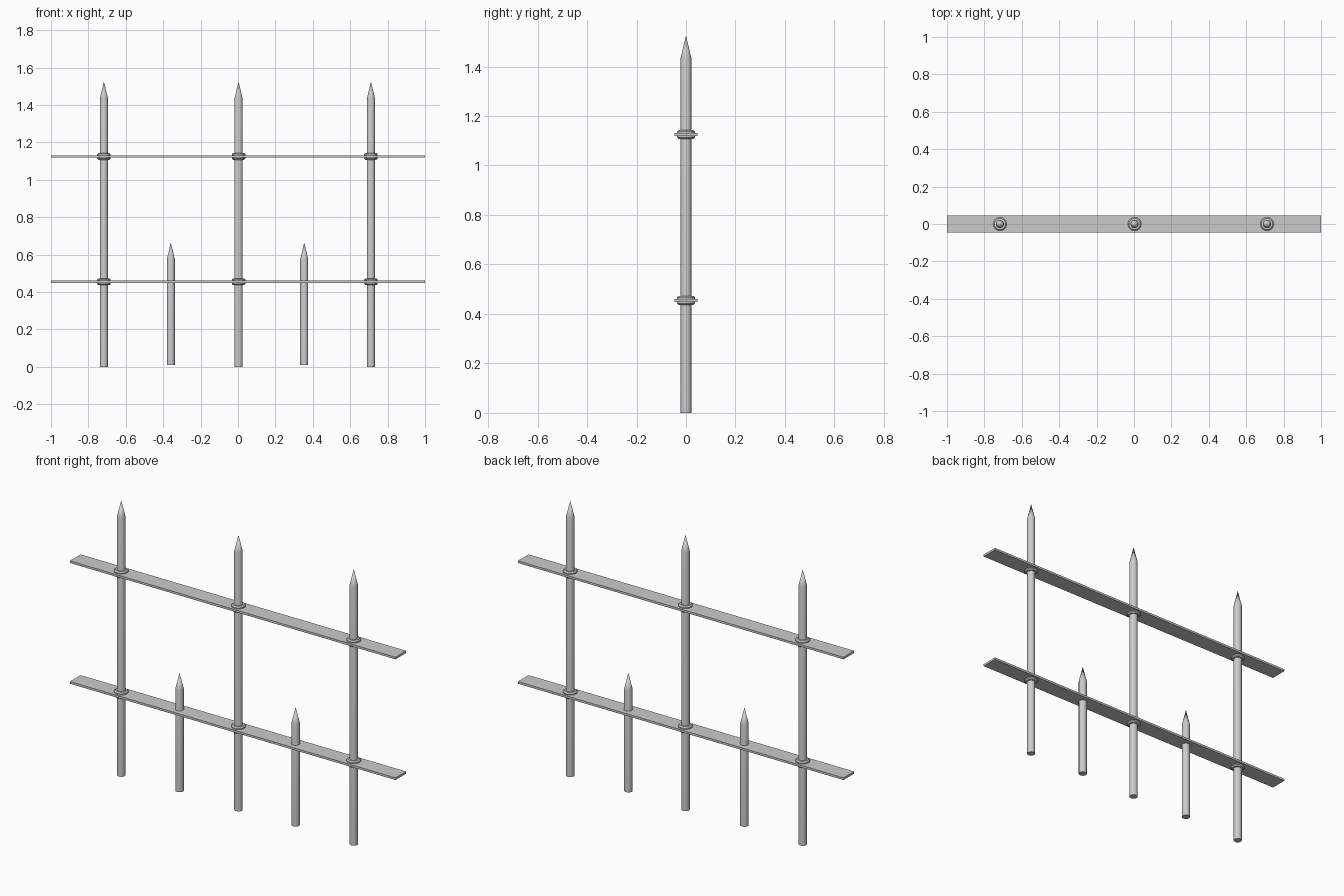
import bpy, bmesh, math

if "Cube" in bpy.data.objects:
    bpy.data.objects.remove(bpy.data.objects["Cube"])

SIDES = 24


def lathe(name, profile, x, z):
    """Spin an (r, z) profile about the z axis into a solid."""
    bm = bmesh.new()
    rings = []
    for r, h in profile:
        if r == 0:
            rings.append([bm.verts.new((0, 0, h))])
        else:
            rings.append([bm.verts.new((r * math.cos(2 * math.pi * i / SIDES),
                                        r * math.sin(2 * math.pi * i / SIDES), h))
                          for i in range(SIDES)])
    for a, b in zip(rings, rings[1:]):
        for i in range(SIDES):
            j = (i + 1) % SIDES
            if len(b) == 1:
                bm.faces.new((a[i], a[j], b[0]))
            else:
                bm.faces.new((a[i], a[j], b[j], b[i]))
    bm.faces.new(rings[0][::-1])
    if len(rings[-1]) > 1:
        bm.faces.new(rings[-1])
    mesh = bpy.data.meshes.new(name)
    bm.to_mesh(mesh)
    bm.free()
    obj = bpy.data.objects.new(name, mesh)
    obj.location = (x, 0, z)
    bpy.context.collection.objects.link(obj)
    bpy.ops.object.select_all(action='DESELECT')
    obj.select_set(True)
    bpy.context.view_layer.objects.active = obj
    bpy.ops.object.shade_smooth_by_angle(angle=math.radians(30))
    obj.select_set(False)


def picket(name, x, bottom, tip):
    """Round bar with a pointed end."""
    h = tip - bottom
    r = 0.0215
    lathe(name, [(r, 0), (r, h - 0.09), (0.0, h)], x, bottom)


RAIL_Z = (0.455, 1.125)
TALL_X = (-0.717, 0.003, 0.711)

# flat rails
for label, z in zip(("lower", "upper"), RAIL_Z):
    bpy.ops.mesh.primitive_cube_add(size=1, location=(0, 0, z))
    rail = bpy.context.object
    rail.name = label + "_rail"
    rail.scale = (2, 0.093, 0.012)

# tall pickets with a stepped collar at each rail
for x in TALL_X:
    picket("tall_picket", x, 0, 1.525)
    for z in RAIL_Z:
        lathe("collar", [(0.030, -0.018), (0.036, -0.012),
                         (0.036, 0.012), (0.030, 0.018)], x, z)

# short pickets through the lower rail
for x in (-0.359, 0.354):
    picket("short_picket", x, 0.01, 0.664)
